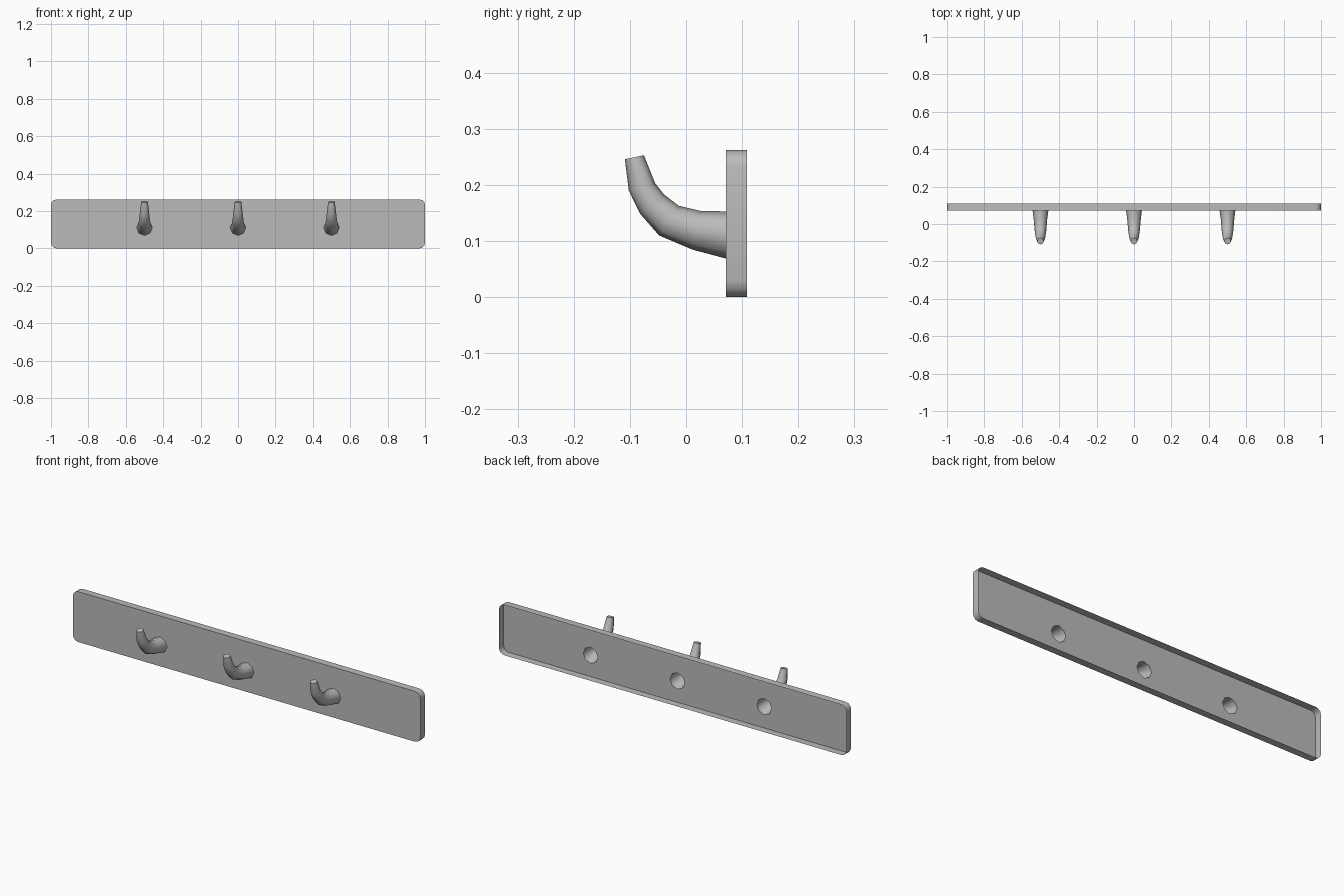
import bpy, bmesh, math
from mathutils import Vector

cube = bpy.data.objects.get("Cube")
if cube:
    bpy.data.objects.remove(cube)

FRONT, BACK, HEIGHT, CORNER = 0.071, 0.109, 0.262, 0.03
SIDES = 8
HOOK_X = (-0.5, 0, 0.5)

grey = bpy.data.materials.new("plain grey")
grey.use_nodes = True
colour = (0.5, 0.5, 0.5, 1)
grey.diffuse_color = colour
grey.node_tree.nodes["Principled BSDF"].inputs["Base Color"].default_value = colour


def finish(bm, name, angle):
    mesh = bpy.data.meshes.new(name)
    bm.to_mesh(mesh)
    bm.free()
    mesh.materials.append(grey)
    obj = bpy.data.objects.new(name, mesh)
    bpy.context.collection.objects.link(obj)
    bpy.ops.object.select_all(action="DESELECT")
    obj.select_set(True)
    bpy.context.view_layer.objects.active = obj
    bpy.ops.object.shade_smooth_by_angle(angle=math.radians(angle))
    return obj


def ring(bm, low, high, x):
    """Circular section whose lowest and highest points are (y, z) pairs."""
    a, b = Vector((x, *low)), Vector((x, *high))
    centre, up = (a + b) / 2, (b - a) / 2
    side = Vector((up.length, 0, 0))
    turns = [math.tau * i / SIDES for i in range(SIDES)]
    return [bm.verts.new(centre + up * math.cos(t) + side * math.sin(t)) for t in turns]


def loop_edges(bm, verts):
    return [bm.edges.new((v, verts[i - 1])) for i, v in enumerate(verts)]


# Hook outline: matching underside and upper side points, from plate to tip
under = [(FRONT, 0.069), (0.011, 0.085), (-0.048, 0.110),
         (-0.082, 0.149), (-0.102, 0.190), (-0.109, 0.246)]
upper = [(FRONT, 0.153), (0.025, 0.154), (-0.013, 0.163),
         (-0.039, 0.183), (-0.055, 0.203), (-0.075, 0.253)]

# Hooks: tapered bent tubes, open at the plate and capped at the tip
for x, side in zip(HOOK_X, ("right", "middle", "left")):
    bm = bmesh.new()
    rings = [ring(bm, lo, hi, x) for lo, hi in zip(under, upper)]
    for r, s in zip(rings, rings[1:]):
        for i in range(SIDES):
            bm.faces.new((r[i - 1], r[i], s[i], s[i - 1]))
    bm.faces.new(rings[-1])
    bmesh.ops.recalc_face_normals(bm, faces=bm.faces)
    finish(bm, side + "_hook", 50)

# Backplate: rounded shell, open behind, with a hole at every hook
bm = bmesh.new()
outline = []
for quarter, (sx, sz) in enumerate(((1, 1), (-1, 1), (-1, -1), (1, -1))):
    cx = sx * (1 - CORNER)
    cz = HEIGHT / 2 + sz * (HEIGHT / 2 - CORNER)
    for step in range(4):
        t = math.pi / 2 * (quarter + step / 3)
        outline.append(bm.verts.new((cx + CORNER * math.cos(t), FRONT,
                                     cz + CORNER * math.sin(t))))
rim = loop_edges(bm, outline)
holes = []
for x in HOOK_X:
    holes += loop_edges(bm, ring(bm, under[0], upper[0], x))
bmesh.ops.triangle_fill(bm, edges=rim + holes, use_beauty=True, normal=(0, -1, 0))
walls = bmesh.ops.extrude_edge_only(bm, edges=rim)["geom"]
bmesh.ops.translate(bm, vec=(0, BACK - FRONT, 0),
                    verts=[g for g in walls if isinstance(g, bmesh.types.BMVert)])
bmesh.ops.recalc_face_normals(bm, faces=bm.faces)
if sum(f.normal.y * f.calc_area() for f in bm.faces) > 0:
    bmesh.ops.reverse_faces(bm, faces=bm.faces)
finish(bm, "backplate", 40)
